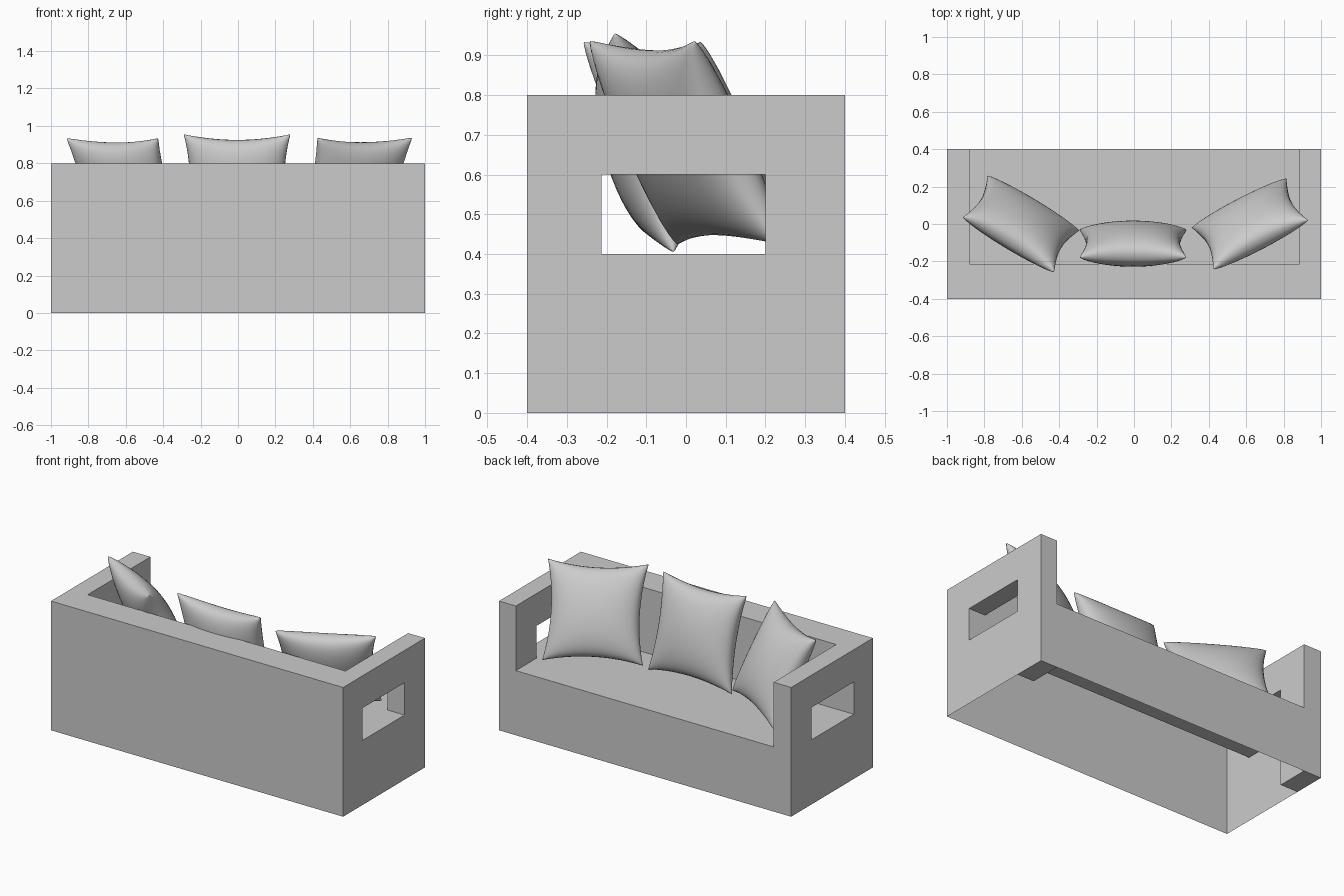
import bpy, bmesh
from math import radians, sin, pi
from mathutils import Vector

if "Cube" in bpy.data.objects:
    bpy.data.objects.remove(bpy.data.objects["Cube"])


def link(name, bm):
    mesh = bpy.data.meshes.new(name)
    bm.to_mesh(mesh)
    bm.free()
    ob = bpy.data.objects.new(name, mesh)
    bpy.context.collection.objects.link(ob)
    return ob


# Sofa frame: hollow shell on a 3 x 3 x 3 block layout, open underneath
GRID = ([-1, -0.88, 0.885, 1], [-0.4, -0.213, 0.2, 0.4], [0, 0.4, 0.6, 0.8])


def block(c):
    """0 = outside, 1 = hollow body, 2 = closed front arm post"""
    i, j, k = c
    if k == -1 and 0 <= i <= 2 and 0 <= j <= 2:
        return 1                                  # open underside
    if not all(0 <= v <= 2 for v in c):
        return 0
    if i == 1 and j >= 1 and k >= 1:
        return 0                                  # seating space
    if j == 1 and k == 1:
        return 0                                  # arm windows
    return 2 if i != 1 and j == 2 else 1


bm = bmesh.new()
for i in range(3):
    for j in range(3):
        for k in range(3):
            for axis in range(3):
                for side in (0, 1):
                    cell = (i, j, k)
                    near = list(cell)
                    near[axis] += 2 * side - 1
                    if block(cell) <= block(near):
                        continue
                    a, b = (axis + 1) % 3, (axis + 2) % 3
                    verts = []
                    for da, db in ((0, 0), (1, 0), (1, 1), (0, 1)):
                        co = Vector()
                        co[axis] = GRID[axis][cell[axis] + side]
                        co[a] = GRID[a][cell[a] + da]
                        co[b] = GRID[b][cell[b] + db]
                        verts.append(bm.verts.new(co))
                    bm.faces.new(verts if side else verts[::-1])
bmesh.ops.remove_doubles(bm, verts=bm.verts, dist=0.0001)
link("sofa_frame", bm)


# Cushions: square pillows with pinched corners and bowed-in edges
def cushion(name, location, lean, turn, half=0.285, thick=0.105, n=24):
    bm = bmesh.new()
    for s in (-1, 1):
        rows = []
        for p in range(n + 1):
            u = sin((p / n - 0.5) * pi)
            row = []
            for q in range(n + 1):
                v = sin((q / n - 0.5) * pi)
                puff = max(0, (1 - u * u) * (1 - v * v)) ** 0.42
                x = half * u * (1 - 0.12 * (1 - v * v))
                z = half * v * (1 - 0.12 * (1 - u * u))
                row.append(bm.verts.new((x, s * thick * puff, z)))
            rows.append(row)
        for p in range(n):
            for q in range(n):
                f = [rows[p][q], rows[p + 1][q], rows[p + 1][q + 1], rows[p][q + 1]]
                bm.faces.new(f if s < 0 else f[::-1])
    bmesh.ops.remove_doubles(bm, verts=bm.verts, dist=0.0001)
    for f in bm.faces:
        f.smooth = True
    ob = link(name, bm)
    ob.location = location
    ob.rotation_euler = (radians(lean), 0, radians(turn))


cushion("cushion_middle", (-0.005, -0.105, 0.68), 15, 0)
cushion("cushion_left", (-0.605, 0, 0.68), 27, -31)
cushion("cushion_right", (0.62, 0, 0.68), 26, 27.5)
